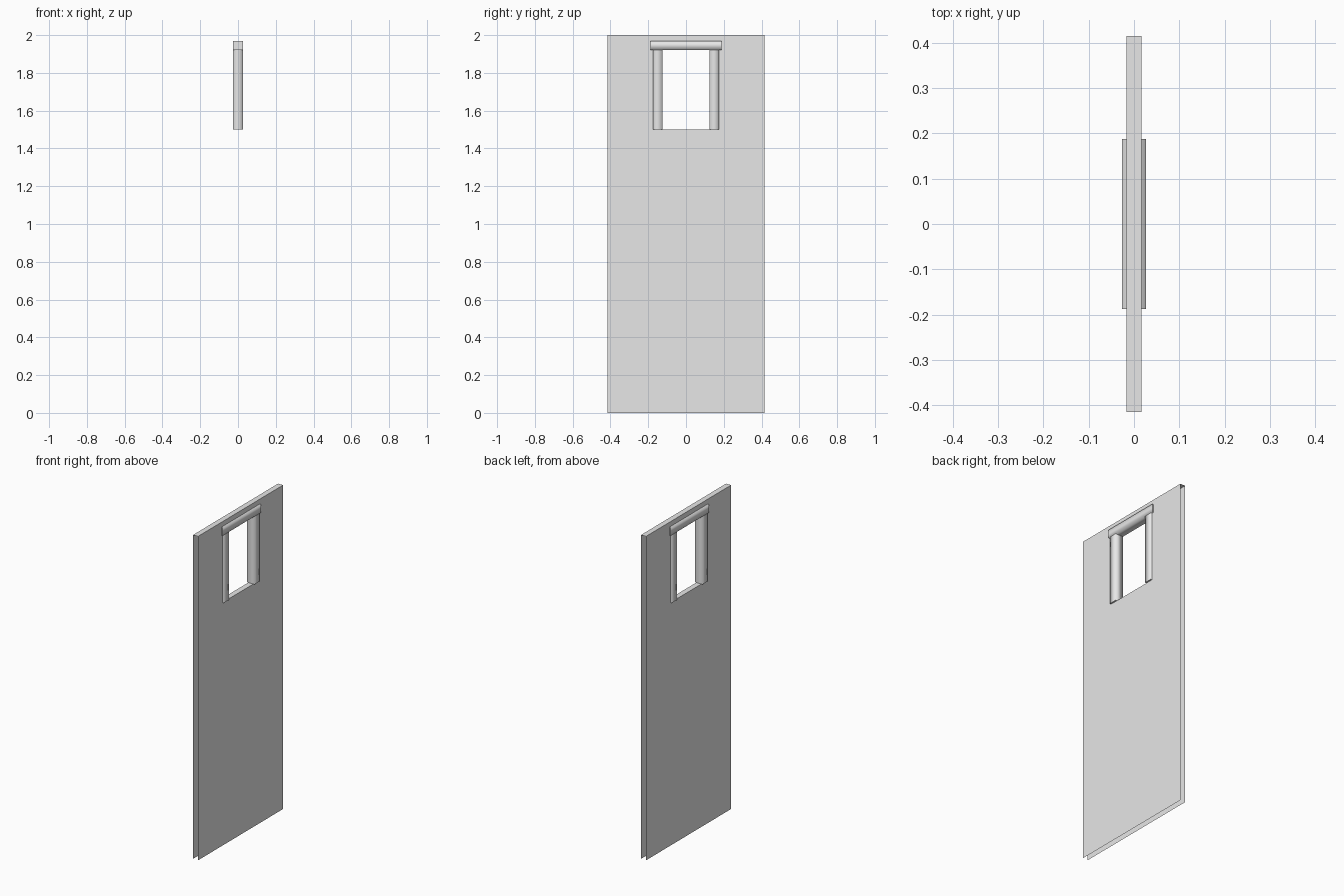
import bpy
import bmesh

cube = bpy.data.objects.get("Cube")
if cube:
    bpy.data.objects.remove(cube, do_unlink=True)

grey = bpy.data.materials.new("light_grey")
grey.use_nodes = True
colour = (0.8, 0.8, 0.8, 1)
grey.diffuse_color = colour
grey.node_tree.nodes["Principled BSDF"].inputs["Base Color"].default_value = colour

HALF_X, HALF_Y, TOP = 0.017, 0.415, 2.0
HOLE_Y, HOLE_BOTTOM, HOLE_TOP = 0.15, 1.5, 1.945
FRAME_X = 0.026


def finish(bm, name):
    mesh = bpy.data.meshes.new(name)
    bm.to_mesh(mesh)
    bm.free()
    mesh.materials.append(grey)
    obj = bpy.data.objects.new(name, mesh)
    bpy.context.collection.objects.link(obj)
    return obj


def quad(bm, *points):
    return bm.faces.new([bm.verts.new(p) for p in points])


def flat(bm, y0, y1, z):
    quad(bm, (-HALF_X, y0, z), (HALF_X, y0, z), (HALF_X, y1, z), (-HALF_X, y1, z))


# Wall: two thin sheets around the window opening, open at the ends and below
bm = bmesh.new()
ys = (-HALF_Y, -HOLE_Y, HOLE_Y, HALF_Y)
zs = (0, HOLE_BOTTOM, HOLE_TOP, TOP)
for side in (-1, 1):
    x = side * HALF_X
    for i in range(3):
        for j in range(3):
            if (i, j) == (1, 1):
                continue
            pts = [(x, ys[i], zs[j]), (x, ys[i + 1], zs[j]),
                   (x, ys[i + 1], zs[j + 1]), (x, ys[i], zs[j + 1])]
            quad(bm, *(pts if side > 0 else pts[::-1]))
# Top cap and window sill join the sheets
flat(bm, -HALF_Y, HALF_Y, TOP)
flat(bm, -HOLE_Y, HOLE_Y, HOLE_BOTTOM)
bmesh.ops.remove_doubles(bm, verts=bm.verts, dist=0.0001)
finish(bm, "wall_panel")


# Frame bars: soft shading around the length, crisp ends
def bar(name, y0, y1, z0, z1, axis):
    bm = bmesh.new()
    bmesh.ops.create_cube(bm, size=1)
    for v in bm.verts:
        v.co = (v.co.x * 2 * FRAME_X,
                (y0 + y1) / 2 + v.co.y * (y1 - y0),
                (z0 + z1) / 2 + v.co.z * (z1 - z0))
    bm.normal_update()
    for face in bm.faces:
        is_end = abs(face.normal[axis]) > 0.9
        face.smooth = not is_end
        if is_end:
            for edge in face.edges:
                edge.smooth = False
    return finish(bm, name)


bar("window_post_front", -0.175, -0.125, HOLE_BOTTOM, 1.92, 2)
bar("window_post_back", 0.125, 0.175, HOLE_BOTTOM, 1.92, 2)
bar("window_lintel", -0.187, 0.187, 1.92, 1.97, 1)
